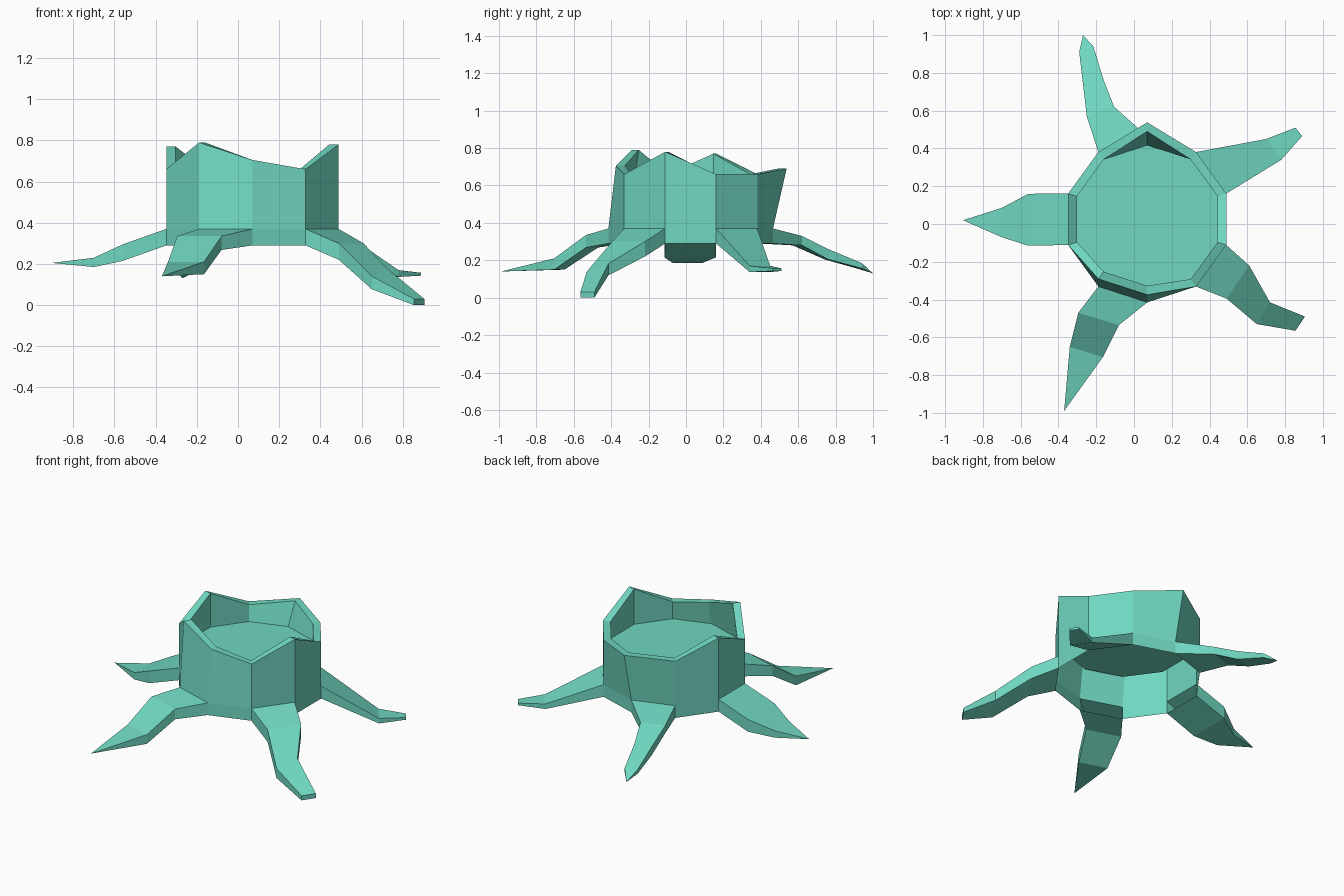
import bpy, bmesh, math
from mathutils import Vector

if "Cube" in bpy.data.objects:
    bpy.data.objects.remove(bpy.data.objects["Cube"])

SIDES = 10
CENTRE = Vector((0.07, 0.025, 0))
Z_BASE, Z_ROOT, Z_FLOOR = 0.29, 0.37, 0.55

mat = bpy.data.materials.new("stump_teal")
mat.diffuse_color = (0.16, 0.68, 0.53, 1)
mat.use_nodes = True
mat.node_tree.nodes["Principled BSDF"].inputs["Base Color"].default_value = mat.diffuse_color


def corner(i, radius, z):
    a = math.radians(18 + 36 * (i % SIDES))
    return CENTRE + Vector((radius * math.cos(a), radius * math.sin(a), z))


def loft(name, rings, cap=True, skip=()):
    """Join rings of points with quads; skip holds (ring, side) openings."""
    bm = bmesh.new()
    loops = [[bm.verts.new(p) for p in ring] for ring in rings]
    n = len(loops[0])
    for k, (lo, hi) in enumerate(zip(loops, loops[1:])):
        for i in range(n):
            if (k, i) not in skip:
                j = (i + 1) % n
                bm.faces.new((lo[i], lo[j], hi[j], hi[i]))
    if cap:
        bm.faces.new(loops[-1])
    bmesh.ops.remove_doubles(bm, verts=bm.verts, dist=0.0005)
    mesh = bpy.data.meshes.new(name)
    bm.to_mesh(mesh)
    bm.free()
    mesh.materials.append(mat)
    obj = bpy.data.objects.new(name, mesh)
    bpy.context.collection.objects.link(obj)
    return obj


# Hollow trunk with ragged rim, sunken top and open underside
rim_z = [0.66, 0.66, 0.69, 0.66, 0.77, 0.66, 0.79, 0.705, 0.66, 0.78]
lean = {2: 0.073, 6: 0.04, 7: 0.04}


def rim(radius):
    return [corner(i, radius, rim_z[i]) + Vector((0, lean.get(i, 0), 0))
            for i in range(SIDES)]


trunk_rings = [
    [corner(i, 0.44, Z_BASE) for i in range(SIDES)],
    [corner(i, 0.44, Z_ROOT) for i in range(SIDES)],
    rim(0.44),
    rim(0.392),
    [corner(i, 0.392, Z_FLOOR) for i in range(SIDES)],
]
loft("trunk", trunk_rings, skip={(0, i) for i in range(0, SIDES, 2)})

# Roots: trunk side, then sections (ax, ay, bx, by, top, bottom, tilt)
roots = {
    "root_back_right": (0, [
        (0.78, 0.34, 0.70, 0.45, 0.17, 0.137, 0),
        (0.89, 0.465, 0.855, 0.51, 0.157, 0.143, 0)]),
    "root_back": (2, [
        (-0.105, 0.62, -0.25, 0.57, 0.33, 0.28, 0),
        (-0.16, 0.76, -0.27, 0.74, 0.26, 0.205, 0),
        (-0.215, 0.94, -0.29, 0.91, 0.185, 0.157, 0),
        (-0.27, 1.0, -0.27, 1.0, 0.13, 0.13, 0)]),
    "root_left": (4, [
        (-0.56, 0.16, -0.56, -0.115, 0.295, 0.215, 0),
        (-0.70, 0.085, -0.70, -0.07, 0.23, 0.185, 0),
        (-0.905, 0.02, -0.905, 0.02, 0.205, 0.205, 0)]),
    "root_front_left": (6, [
        (-0.295, -0.47, -0.08, -0.535, 0.335, 0.268, 0),
        (-0.34, -0.65, -0.165, -0.705, 0.21, 0.15, 0),
        (-0.37, -0.99, -0.37, -0.99, 0.14, 0.14, 0)]),
    "root_front_right": (8, [
        (0.49, -0.395, 0.61, -0.22, 0.30, 0.22, 0),
        (0.65, -0.53, 0.72, -0.415, 0.14, 0.077, 0.042),
        (0.855, -0.565, 0.905, -0.49, 0.03, 0.0, 0)]),
}
for name, (side, sections) in roots.items():
    rings = [[corner(side, 0.44, Z_BASE), corner(side + 1, 0.44, Z_BASE),
              corner(side + 1, 0.44, Z_ROOT), corner(side, 0.44, Z_ROOT)]]
    for ax, ay, bx, by, top, bottom, tilt in sections:
        rings.append([(ax, ay, bottom), (bx, by, bottom + tilt),
                      (bx, by, top + tilt), (ax, ay, top)])
    pointed = sections[-1][:2] == sections[-1][2:4]
    loft(name, rings, cap=not pointed)
